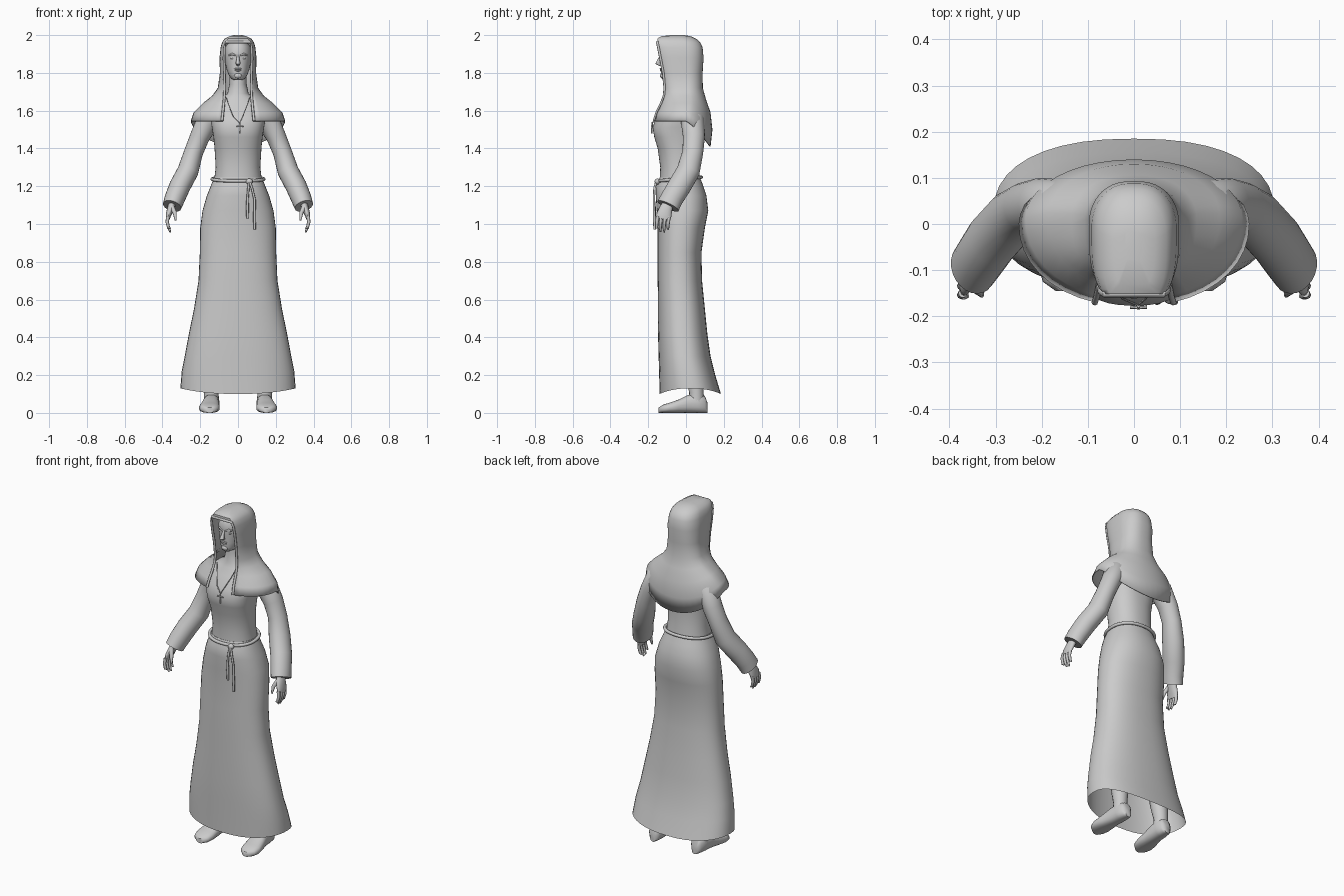
import bpy, bmesh, math
from mathutils import Vector

grey = bpy.data.materials.new("plain_grey")
grey.diffuse_color = (0.6, 0.6, 0.6, 1)


def make(name, bm):
    bmesh.ops.recalc_face_normals(bm, faces=bm.faces[:])
    me = bpy.data.meshes.new(name)
    bm.to_mesh(me)
    bm.free()
    me.materials.append(grey)
    ob = bpy.data.objects.new(name, me)
    bpy.context.collection.objects.link(ob)
    bpy.ops.object.select_all(action='DESELECT')
    ob.select_set(True)
    bpy.context.view_layer.objects.active = ob
    bpy.ops.object.shade_smooth_by_angle(angle=math.radians(50))
    return ob


def loft(name, rings, bottom=True, top=True, closed_from=0):
    """Skin a stack of rings; rings below closed_from stay open at the seam."""
    bm = bmesh.new()
    rows = [[bm.verts.new(p) for p in r] for r in rings]
    n = len(rows[0])
    for i in range(len(rows) - 1):
        for j in range(n if i >= closed_from else n - 1):
            k = (j + 1) % n
            bm.faces.new((rows[i][j], rows[i][k], rows[i + 1][k], rows[i + 1][j]))
    if bottom:
        bm.faces.new(rows[0])
    if top:
        bm.faces.new(rows[-1])
    return make(name, bm)


def power(v, p):
    return math.copysign(abs(v) ** p, v)


def oval(z, hw, yf, yb, p=0.9, lift=0, n=40):
    """Horizontal rounded section from front yf to back yb."""
    out = []
    for i in range(n):
        t = 2 * math.pi * i / n
        out.append((hw * power(math.sin(t), p),
                    (yf + yb) / 2 + (yb - yf) / 2 * power(math.cos(t), p),
                    z + lift * math.sin(t) ** 2))
    return out


def tube(name, pts, radii, n=16, cap=True, loop=False):
    """Tube along points; a radius is a number or a (y-wise, x-wise) pair."""
    pts = [Vector(p) for p in pts]
    rings = []
    for i, p in enumerate(pts):
        if loop:
            d = pts[(i + 1) % len(pts)] - pts[i - 1]
        else:
            d = pts[min(i + 1, len(pts) - 1)] - pts[max(i - 1, 0)]
        d.normalize()
        ref = Vector((0, 0, 1)) if loop else Vector((0, 1, 0))
        u = (ref - d * ref.dot(d)).normalized()
        v = d.cross(u)
        r = radii[i] if isinstance(radii, list) else radii
        a, b = r if isinstance(r, tuple) else (r, r)
        rings.append([p + u * a * math.cos(2 * math.pi * j / n) + v * b * math.sin(2 * math.pi * j / n)
                      for j in range(n)])
    if loop:
        rings.append(rings[0])
    return loft(name, rings, cap and not loop, cap and not loop)


def ball(name, loc, size):
    bm = bmesh.new()
    bmesh.ops.create_uvsphere(bm, u_segments=16, v_segments=10, radius=1)
    bmesh.ops.scale(bm, vec=size, verts=bm.verts)
    bmesh.ops.translate(bm, vec=loc, verts=bm.verts)
    return make(name, bm)


# Long skirt, open at the hem
loft("skirt", [oval(*r) for r in (
    (0.10, 0.305, -0.14, 0.185, 0.85, 0.03), (0.20, 0.298, -0.142, 0.155, 0.85, 0.02),
    (0.30, 0.282, -0.145, 0.13, 0.85), (0.42, 0.26, -0.148, 0.113, 0.85), (0.55, 0.233, -0.148, 0.10, 0.85),
    (0.70, 0.209, -0.15, 0.085, 0.85), (0.85, 0.202, -0.15, 0.082, 0.88), (0.98, 0.20, -0.15, 0.10),
    (1.07, 0.188, -0.155, 0.118), (1.15, 0.165, -0.16, 0.108), (1.20, 0.145, -0.16, 0.092),
    (1.245, 0.127, -0.14, 0.075))], bottom=False)

# Bodice and neck
loft("bodice", [oval(*r) for r in (
    (1.22, 0.128, -0.14, 0.077), (1.30, 0.118, -0.136, 0.066), (1.40, 0.124, -0.15, 0.062),
    (1.46, 0.13, -0.168, 0.065, 0.8), (1.51, 0.138, -0.177, 0.073, 0.8), (1.56, 0.148, -0.16, 0.08, 0.85),
    (1.62, 0.15, -0.125, 0.08), (1.66, 0.10, -0.10, 0.07), (1.69, 0.056, -0.088, 0.045),
    (1.74, 0.046, -0.082, 0.035), (1.82, 0.046, -0.08, 0.035))])

# Head with facial features
loft("head", [oval(*r) for r in (
    (1.762, 0.02, -0.12, -0.06), (1.77, 0.036, -0.128, -0.02), (1.79, 0.05, -0.131, 0.02),
    (1.82, 0.061, -0.133, 0.05), (1.86, 0.069, -0.132, 0.065), (1.90, 0.072, -0.137, 0.07),
    (1.94, 0.066, -0.13, 0.06), (1.965, 0.045, -0.11, 0.035))])
tube("nose", [(0, -0.131, 1.895), (0, -0.142, 1.87), (0, -0.15, 1.851), (0, -0.135, 1.842)],
     [0.006, 0.008, 0.013, 0.008])
ball("upper_lip", (0, -0.133, 1.822), (0.021, 0.007, 0.004))
ball("lower_lip", (0, -0.132, 1.813), (0.017, 0.007, 0.005))
ball("chin", (0, -0.126, 1.785), (0.02, 0.012, 0.014))
for s, side in ((1, "left"), (-1, "right")):
    ball(side + "_eye", (s * 0.028, -0.122, 1.878), (0.013, 0.007, 0.006))
    tube(side + "_brow", [(s * 0.01, -0.134, 1.892), (s * 0.03, -0.13, 1.9), (s * 0.05, -0.113, 1.893)],
         [0.004, 0.006, 0.003], 8)

# Hood and shoulder cape, one cloth open at the front
# side height, back height, half width, front, back, opening half width, squareness
CLOTH = ((1.545, 1.41, 0.25, -0.17, 0.13, 0.085, 0.95), (1.59, 1.50, 0.235, -0.155, 0.14, 0.08, 0.95),
         (1.64, 1.59, 0.186, -0.13, 0.13, 0.075, 0.9), (1.68, 1.66, 0.136, -0.116, 0.106, 0.072, 0.8),
         (1.72, 1.72, 0.107, -0.112, 0.089, 0.07, 0.7), (1.80, 1.80, 0.096, -0.12, 0.088, 0.072, 0.6),
         (1.88, 1.88, 0.098, -0.135, 0.093, 0.074, 0.6), (1.935, 1.935, 0.092, -0.146, 0.088, 0.072, 0.6),
         (1.963, 1.96, 0.084, -0.152, 0.076, 0.066, 0.6), (1.982, 1.978, 0.07, -0.152, 0.058, 0.052, 0.65),
         (1.994, 1.994, 0.046, -0.13, 0.025, 0.03, 0.7), (2.0, 2.0, 0.02, -0.08, -0.01, 0.012, 0.8))
cloth, N = [], 36
for zs, zb, hw, yf, yb, gap, p in CLOTH:
    end = math.pi - math.asin((gap / hw) ** (1 / p))
    yc = (yf + yb) / 2 + 0.02
    depth = (yc - yf) / abs(math.cos(end)) ** p
    row = []
    for i in range(N + 1):
        t = end * (2 * i / N - 1)
        c, q = math.cos(t), (p if math.cos(t) < 0 else 1)
        x = hw * power(math.sin(t), p if c < 0 else p * 0.5 + 0.5)
        row.append((x, yc + (yb - yc if c > 0 else depth) * power(c, q),
                    zs + (zb - zs) * max(c, 0) ** 1.3))
    cloth.append(row)
hood = loft("hooded_cape", cloth, bottom=False, closed_from=8)
thick = hood.modifiers.new("cloth_thickness", 'SOLIDIFY')
thick.thickness = 0.006
# Rolled fold framing the face and falling down the chest
fold = [r[0] for r in cloth[:9]] + [r[-1] for r in reversed(cloth[:9])]
tube("hood_edge_fold", fold, 0.007, 8)

for s, side in ((1, "left"), (-1, "right")):
    # Sleeve with wide cuff
    tube(side + "_sleeve", [(s * x, y, z) for x, y, z in (
        (0.11, 0.02, 1.58), (0.16, 0.035, 1.545), (0.203, 0.042, 1.46), (0.235, 0.036, 1.38),
        (0.265, 0.012, 1.28), (0.308, -0.035, 1.20), (0.335, -0.075, 1.135), (0.349, -0.095, 1.095))],
        [0.055, 0.062, (0.058, 0.052), (0.055, 0.05), (0.062, 0.056), (0.062, 0.056),
         (0.06, 0.054), (0.062, 0.05)], 24)
    # Hand
    tube(side + "_palm", [(s * 0.343, -0.09, 1.12), (s * 0.355, -0.105, 1.085), (s * 0.368, -0.116, 1.05),
                          (s * 0.372, -0.12, 1.025)],
         [(0.025, 0.02), (0.034, 0.019), (0.04, 0.015), (0.036, 0.01)])
    for k, tip in enumerate((0.98, 0.958, 0.955, 0.972)):
        y = -0.15 + 0.02 * k
        tube(f"{side}_finger_{k + 1}", [(s * 0.371, y, 1.04), (s * 0.375, y - 0.004, 1.01),
                                        (s * 0.367, y - 0.006, 0.98), (s * 0.358, y - 0.005, tip)],
             [0.01, 0.009, 0.008, 0.004], 8)
    tube(side + "_thumb", [(s * 0.35, -0.125, 1.09), (s * 0.335, -0.145, 1.06), (s * 0.33, -0.155, 1.02)],
         [0.014, 0.011, 0.005], 8)

    # Leg and shoe: sections run from heel to toe (y, centre x, half width, height)
    tube(side + "_leg", [(s * 0.14, 0.055, 0.05), (s * 0.142, 0.055, 0.11), (s * 0.138, 0.045, 0.2),
                         (s * 0.12, 0.0, 0.6)], [0.042, 0.038, 0.048, 0.06])
    rings = []
    for y, cx, hw, h in ((0.115, 0.137, 0.018, 0.05), (0.10, 0.138, 0.034, 0.09), (0.06, 0.14, 0.042, 0.10),
                         (0.01, 0.143, 0.042, 0.095), (-0.04, 0.148, 0.05, 0.07), (-0.09, 0.152, 0.055, 0.053),
                         (-0.125, 0.152, 0.046, 0.042), (-0.145, 0.15, 0.02, 0.028)):
        rings.append([(s * (cx + hw * power(math.cos(a), 0.8)), y,
                       max(0, h / 2 + h / 2 * power(math.sin(a), 0.8)))
                      for a in (2 * math.pi * j / 20 for j in range(20))])
    loft(side + "_shoe", rings)

# Rope belt dipping at the front, with knot and hanging cords
belt = []
for i in range(40):
    t = 2 * math.pi * i / 40
    belt.append((0.137 * power(math.sin(t), 0.9), -0.034 + 0.115 * power(math.cos(t), 0.9),
                 1.238 + 0.01 * math.cos(t)))
tube("rope_belt", belt, 0.009, 8, loop=True)
ball("belt_knot", (0.06, -0.152, 1.225), (0.018, 0.014, 0.016))
for i, (x, z) in enumerate(((0.05, 1.03), (0.088, 0.97))):
    tube(f"belt_cord_{i + 1}", [(0.06, -0.155, 1.23), ((x + 0.06) / 2, -0.167, 1.19), (x, -0.17, 1.13),
                                (x, -0.168, z + 0.06), (x, -0.166, z)], [0.006, 0.006, 0.006, 0.008, 0.006], 8)

# Necklace cord with cross pendant
for s, side in ((1, "left"), (-1, "right")):
    tube(side + "_necklace_cord", [(s * 0.065, -0.105, 1.675), (s * 0.045, -0.13, 1.62),
                                   (s * 0.025, -0.162, 1.57), (0.008, -0.176, 1.535)], 0.0025, 6)
tube("pendant_upright", [(0.01, -0.178, 1.54), (0.01, -0.182, 1.48)], 0.004, 6)
tube("pendant_crossbar", [(-0.008, -0.18, 1.518), (0.01, -0.181, 1.519), (0.028, -0.18, 1.518)], 0.004, 6)
